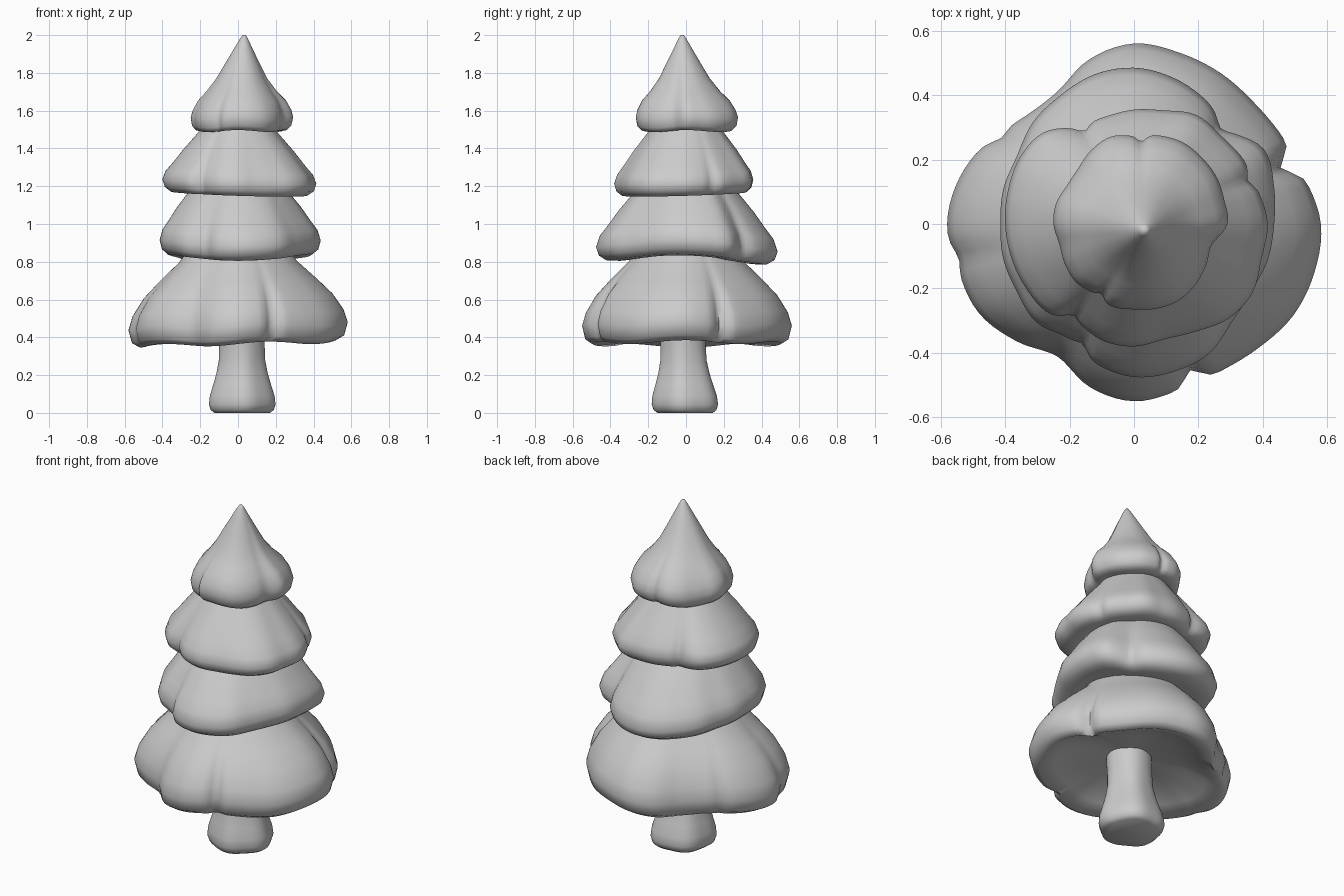
import bpy, bmesh
from math import cos, sin, pi, exp, degrees

SEG = 120


def catmull(a, b, c, d, t):
    return 0.5 * (2*b + (c-a)*t + (2*a-5*b+4*c-d)*t*t + (3*b-a-3*c+d)*t**3)


def radius_at(radii, i):
    """Smooth periodic interpolation of evenly spaced outline radii."""
    n = len(radii)
    u = i * n / SEG
    k = int(u)
    return catmull(radii[k-1], radii[k % n], radii[(k+1) % n], radii[(k+2) % n], u-k)


def loft(name, rings):
    """Skin a stack of point rings and cap both ends."""
    bm = bmesh.new()
    loops = [[bm.verts.new(p) for p in ring] for ring in rings]
    for a, b in zip(loops, loops[1:]):
        for i in range(SEG):
            j = (i + 1) % SEG
            bm.faces.new((a[i], a[j], b[j], b[i]))
    bm.faces.new(loops[0][::-1])
    bm.faces.new(loops[-1])
    mesh = bpy.data.meshes.new(name)
    bm.to_mesh(mesh)
    bm.free()
    ob = bpy.data.objects.new(name, mesh)
    bpy.context.collection.objects.link(ob)
    bpy.ops.object.select_all(action='DESELECT')
    ob.select_set(True)
    bpy.context.view_layer.objects.active = ob
    bpy.ops.object.shade_smooth_by_angle(angle=1.3)


def tier(name, radii, profile, rim_wave, notches=(), tip=(0, 0)):
    """Bough layer: profile of (fraction of outline radius, height)."""
    mean = sum(radii) / len(radii)
    ztop, zrim = profile[-1][1], profile[5][1]
    rings = []
    for f, z in profile:
        lift = max(0, (z - zrim) / (ztop - zrim))
        ring = []
        for i in range(SEG):
            a = 2 * pi * i / SEG
            dip = sum(d * exp(-((degrees(a) - n) / 4) ** 2) for n, d in notches)
            r = mean * f + (radius_at(radii, i) - mean) * f ** 2.3 - dip * f ** 5
            dz = rim_wave(a) * f * (1 - lift)
            ring.append((r*cos(a) + tip[0]*lift, r*sin(a) + tip[1]*lift, z + dz))
        rings.append(ring)
    loft(name, rings)


# Outline radii every 15 degrees, counter-clockwise from +x
tier("bottom_boughs",
     [.58, .55, .535, .53, .54, .55, .56, .53, .475, .475, .52, .56,
      .58, .565, .555, .515, .475, .525, .55, .535, .53, .545, .57, .58],
     [(.02, .47), (.5, .455), (.75, .405), (.90, .365), (.97, .39), (1, .46), (.965, .53),
      (.87, .62), (.74, .70), (.56, .80), (.43, .90), (.25, 1.0)],
     lambda a: .012 * cos(a) + .01 * cos(5 * a),
     [(21, .055), (291, .045), (147, .02), (191, .015)])

tier("lower_middle_boughs",
     [.435, .45, .465, .415, .445, .47, .485, .48, .46, .445, .42, .42,
      .415, .42, .42, .43, .41, .45, .475, .475, .465, .43, .42, .43],
     [(.02, .83), (.5, .825), (.75, .815), (.89, .818), (.97, .845), (1, .89), (.96, .95),
      (.88, 1.0), (.76, 1.08), (.6, 1.17), (.44, 1.25), (.25, 1.33)],
     lambda a: .025 * cos(2 * a) - .012 * sin(a),
     [(48, .015), (247, .02)])

tier("upper_middle_boughs",
     [.415, .40, .395, .385, .39, .365, .355, .345, .35, .40, .41, .405,
      .40, .395, .39, .385, .355, .375, .38, .37, .385, .415, .425, .41],
     [(.02, 1.18), (.5, 1.175), (.75, 1.16), (.89, 1.16), (.97, 1.185), (1, 1.225), (.96, 1.27),
      (.86, 1.32), (.73, 1.39), (.54, 1.48), (.40, 1.56), (.22, 1.66)],
     lambda a: -.012 * cos(a) + .012 * sin(a),
     [(21, .02), (236, .02), (118, .02)])

tier("top_boughs",
     [.29, .29, .295, .295, .295, .285, .275, .28, .265, .245, .24, .25,
      .25, .24, .248, .255, .25, .265, .265, .272, .275, .268, .258, .25],
     [(.02, 1.51), (.5, 1.505), (.73, 1.495), (.89, 1.492), (.97, 1.515), (1, 1.56), (.96, 1.60),
      (.86, 1.65), (.69, 1.70), (.50, 1.77), (.34, 1.85), (.18, 1.93), (.07, 1.985), (.03, 2.0)],
     lambda a: .006 * cos(4 * a), [(85, .02), (245, .015)], (.033, -.02))

# Trunk with a lobed, flared foot
rings = []
for r, z in [(.145, 0), (.165, .015), (.175, .045), (.17, .09), (.152, .15),
             (.135, .21), (.122, .28), (.12, .36), (.122, .5)]:
    wobble = .006 * (1 - z / .5)
    rings.append([((r + wobble * cos(5*a + 1)) * cos(a) + .02,
                   (r + wobble * cos(5*a + 1)) * sin(a) - .02 * z / .5, z)
                  for a in (2 * pi * i / SEG for i in range(SEG))])
loft("trunk", rings)
